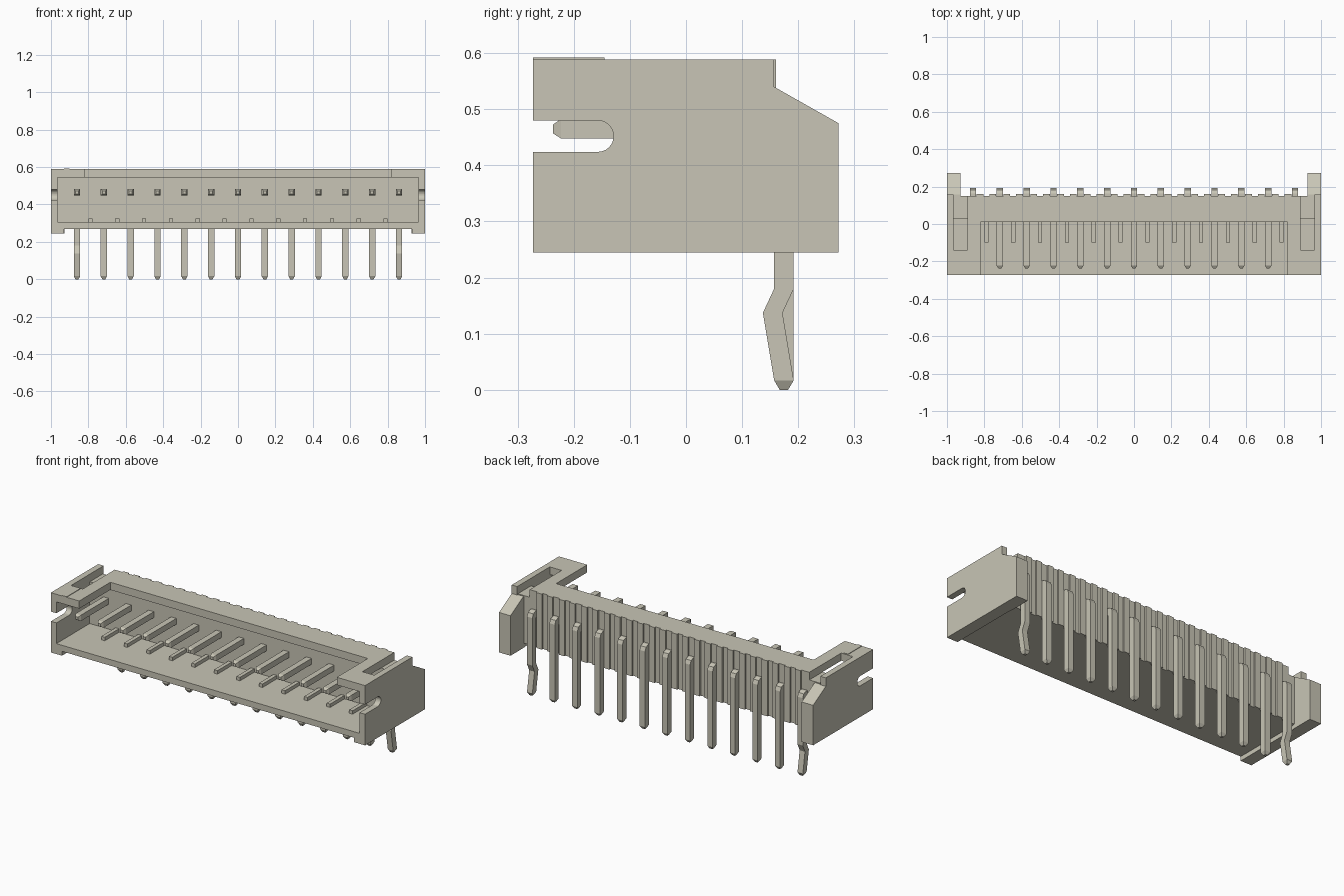
import bpy, bmesh, math

old = bpy.data.objects.get("Cube")
if old:
    bpy.data.objects.remove(old, do_unlink=True)

COLOUR = (0.58, 0.56, 0.465, 1)
mat = bpy.data.materials.new("warm grey plastic")
mat.use_nodes = True
mat.diffuse_color = COLOUR
mat.node_tree.nodes["Principled BSDF"].inputs["Base Color"].default_value = COLOUR

PITCH = 0.1435
PINS = [(i - 6) * PITCH for i in range(13)]
GAPS = [(i - 5.5) * PITCH for i in range(12)]
FRONT, BACK, TOP = -0.273, 0.15, 0.589


def finish(name, bm):
    bmesh.ops.recalc_face_normals(bm, faces=bm.faces)
    mesh = bpy.data.meshes.new(name)
    bm.to_mesh(mesh)
    bm.free()
    mesh.materials.append(mat)
    obj = bpy.data.objects.new(name, mesh)
    bpy.context.collection.objects.link(obj)
    return obj


def add_box(bm, x, y, z):
    verts = bmesh.ops.create_cube(bm, size=1)["verts"]
    for v in verts:
        v.co = [a[0] + (c + 0.5) * (a[1] - a[0]) for a, c in zip((x, y, z), v.co)]


def box(name, x, y, z):
    bm = bmesh.new()
    add_box(bm, x, y, z)
    return finish(name, bm)


def prism(name, profile, x0, x1):
    """Extrude a side profile of (y, z) points across x."""
    bm = bmesh.new()
    face = bm.faces.new([bm.verts.new((x0, y, z)) for y, z in profile])
    new = bmesh.ops.extrude_face_region(bm, geom=[face])["geom"]
    for v in new:
        if isinstance(v, bmesh.types.BMVert):
            v.co.x = x1
    return finish(name, bm)


# Floor, back wall and top rim
box("floor", (-0.967, 0.967), (FRONT, BACK), (0.27, 0.305))
box("back_wall", (-0.967, 0.967), (0.03, BACK), (0.27, 0.545))
box("top_rim", (-0.89, 0.89), (0.01, BACK), (0.545, TOP))

# Side plate outline with a round-ended slot open to the front
slot = [(-0.157 + 0.028 * math.cos(a), 0.452 + 0.028 * math.sin(a))
        for a in [math.radians(-90 + 15 * i) for i in range(13)]]
side = ([(FRONT, 0.424)] + slot + [(FRONT, 0.48), (FRONT, TOP), (0.157, TOP),
        (0.157, 0.54), (0.272, 0.475), (0.272, 0.245), (FRONT, 0.245)])
ear = [(0.14, 0.54), (0.157, 0.54), (0.272, 0.475), (0.272, 0.245), (0.14, 0.245)]

# Both ends of the housing
for s, label in ((1, "left"), (-1, "right")):
    def span(a, b):
        return tuple(sorted((s * a, s * b)))
    prism(label + "_side_plate", side, *span(0.965, 1))
    prism(label + "_rear_ear", ear, *span(0.927, 0.966))
    box(label + "_foot", span(0.93, 0.966), (FRONT, 0.145), (0.245, 0.272))
    box(label + "_top_arm", span(0.82, 0.89), (FRONT, 0.012), (0.545, TOP))
    box(label + "_top_corner", span(0.889, 0.966), (FRONT, -0.14), (0.545, TOP))
box("first_pin_mark", (-0.93, -0.9), (FRONT, -0.145), (0.585, 0.592))

# Floor ribs and paired raised strips on the back wall
bm = bmesh.new()
for x in GAPS:
    add_box(bm, (x - 0.011, x + 0.011), (-0.1, 0.032), (0.304, 0.325))
finish("floor_ribs", bm)
bm = bmesh.new()
for x in GAPS:
    for s in (-1, 1):
        c = x + s * 0.034
        add_box(bm, (c - 0.018, c + 0.018), (0.145, 0.16), (0.27, TOP))
finish("back_strips", bm)


# Bent square pins; each section pairs an outer and inner (y, z) point
def pin(name, x, legs):
    sections = [((-0.237, 0.473), (-0.237, 0.457)), ((-0.223, 0.482), (-0.223, 0.448)),
                ((0.163, 0.482), (0.15, 0.448)), ((0.183, 0.474), (0.155, 0.446)),
                ((0.192, 0.453), (0.157, 0.44))]
    sections += [((y + 0.035, z), (y, z)) for y, z in legs]
    sections.append(((0.182, 0), (0.167, 0)))
    bm = bmesh.new()
    rings = []
    for i, (outer, inner) in enumerate(sections):
        w = 0.008 if i in (0, len(sections) - 1) else 0.017
        rings.append([bm.verts.new((x + dx, *p)) for dx, p in
                      ((-w, outer), (w, outer), (w, inner), (-w, inner))])
    for a, b in zip(rings, rings[1:]):
        for k in range(4):
            n = (k + 1) % 4
            bm.faces.new((a[k], a[n], b[n], b[k]))
    bm.faces.new(rings[0])
    bm.faces.new(rings[-1])
    finish(name, bm)


straight = [(0.157, 0.017)]
kinked = [(0.157, 0.18), (0.137, 0.137), (0.157, 0.017)]
for i, x in enumerate(PINS):
    pin("pin_%d" % (i + 1), x, kinked if i in (0, 12) else straight)
